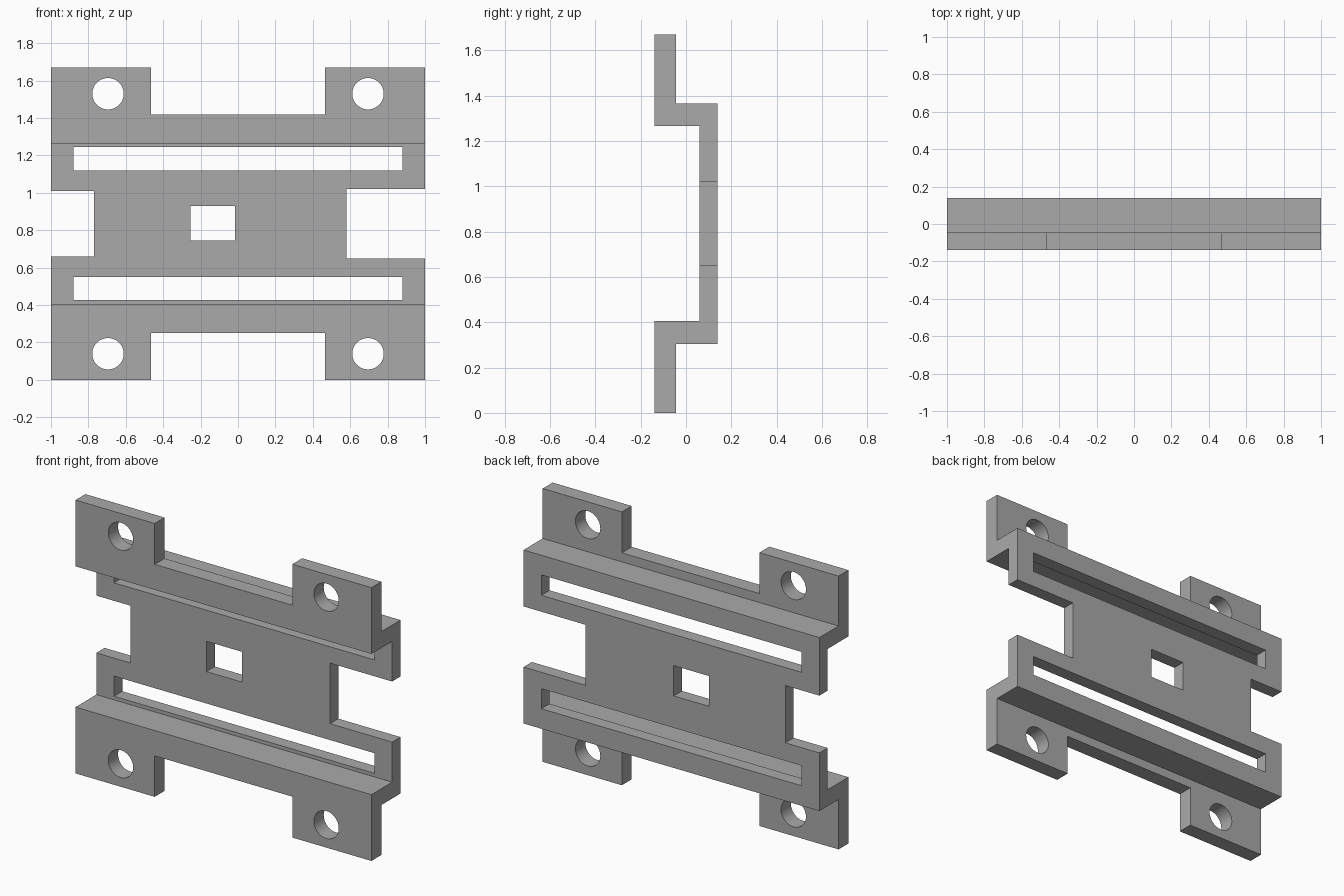
import bpy
import bmesh
import math
from mathutils import Matrix, Vector

cube = bpy.data.objects.get("Cube")
if cube:
    bpy.data.objects.remove(cube, do_unlink=True)

HEIGHT = 1.67

grey = bpy.data.materials.new("matte grey")
grey.use_nodes = True
colour = (0.4, 0.4, 0.4, 1)
grey.diffuse_color = colour
grey.node_tree.nodes["Principled BSDF"].inputs["Base Color"].default_value = colour


def make_object(name, bm):
    bmesh.ops.recalc_face_normals(bm, faces=bm.faces)
    mesh = bpy.data.meshes.new(name)
    bm.to_mesh(mesh)
    bm.free()
    mesh.materials.append(grey)
    obj = bpy.data.objects.new(name, mesh)
    bpy.context.collection.objects.link(obj)
    return obj


def add_box(bm, x0, x1, z0, z1):
    """Cutter block running right through the bracket in y."""
    place = Matrix.Translation(((x0 + x1) / 2, 0, (z0 + z1) / 2))
    size = Matrix.Diagonal((x1 - x0, 1, z1 - z0, 1))
    bmesh.ops.create_cube(bm, size=1, matrix=place @ size)


def add_hole(bm, x, z, radius):
    place = Matrix.Translation((x, 0, z)) @ Matrix.Rotation(math.pi / 2, 4, 'X')
    bmesh.ops.create_cone(bm, cap_ends=True, segments=48, radius1=radius,
                          radius2=radius, depth=1, matrix=place)


# Stepped bracket section (y, z): lower half, mirrored upward
outer = [(-0.14, 0), (-0.045, 0), (-0.045, 0.305), (0.14, 0.305)]
inner = [(0.06, 0.405), (-0.14, 0.405)]
flip = lambda pts: [(y, HEIGHT - z) for y, z in reversed(pts)]
section = outer + flip(outer) + flip(inner) + inner

bm = bmesh.new()
face = bm.faces.new([bm.verts.new((-1, y, z)) for y, z in section])
swept = bmesh.ops.extrude_face_region(bm, geom=[face])
bmesh.ops.translate(bm, vec=Vector((2, 0, 0)),
                    verts=[v for v in swept["geom"] if isinstance(v, bmesh.types.BMVert)])
bracket = make_object("mounting_bracket", bm)

# Openings
bm = bmesh.new()
add_box(bm, -0.465, 0.465, -0.2, 0.25)              # gap between lower tabs
add_box(bm, -0.465, 0.465, 1.42, 1.9)               # gap between upper tabs
add_box(bm, -1.2, -0.77, 0.66, 1.01)                # right side notch
add_box(bm, 0.58, 1.2, 0.65, 1.02)                  # left side notch
add_box(bm, -0.255, -0.015, 0.745, 0.93)            # centre window
add_box(bm, -0.88, 0.88, 0.427, 0.55)               # lower slot
add_box(bm, -0.88, 0.88, 1.12, 1.245)               # upper slot
for x in (-0.695, 0.695):
    for z in (0.14, HEIGHT - 0.14):
        add_hole(bm, x, z, 0.084)                   # screw holes
cutter = make_object("opening_cutter", bm)
cutter.hide_render = True
cutter.hide_viewport = True
cutter.display_type = 'WIRE'

cut = bracket.modifiers.new("openings", 'BOOLEAN')
cut.operation = 'DIFFERENCE'
cut.solver = 'EXACT'
cut.object = cutter

# Smooth hole walls, sharp edges elsewhere
bpy.ops.object.select_all(action='DESELECT')
bpy.context.view_layer.objects.active = bracket
bracket.select_set(True)
bpy.ops.object.modifier_apply(modifier=cut.name)
bpy.data.objects.remove(cutter, do_unlink=True)
bpy.ops.object.shade_smooth_by_angle(angle=math.radians(30))
